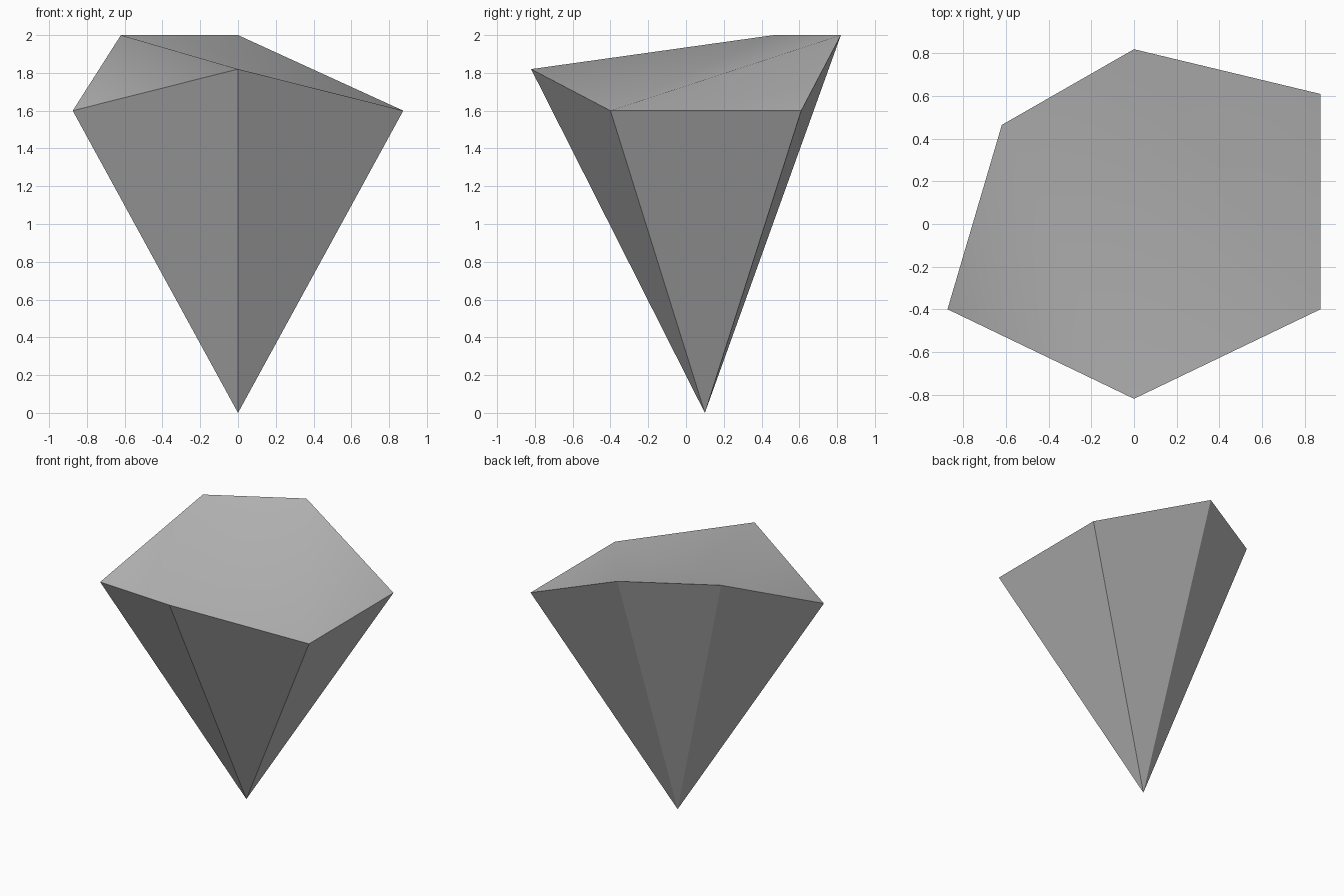
import bpy
import bmesh

cube = bpy.data.objects.get("Cube")
if cube:
    bpy.data.objects.remove(cube)

# Single stone colour
grey = (0.5, 0.5, 0.5, 1.0)
stone = bpy.data.materials.new("stone_grey")
stone.use_nodes = True
stone.diffuse_color = grey
bsdf = next(n for n in stone.node_tree.nodes if n.type == 'BSDF_PRINCIPLED')
bsdf.inputs["Base Color"].default_value = grey

# Uneven six-sided rim, counter-clockwise from the front corner, and the lower tip
rim_points = [
    (0, -0.82, 1.82),
    (0.875, -0.4, 1.6),
    (0.875, 0.61, 1.6),
    (0, 0.82, 2),
    (-0.62, 0.465, 2),
    (-0.875, -0.4, 1.6),
]
bm = bmesh.new()
rim = [bm.verts.new(p) for p in rim_points]
tip = bm.verts.new((0, 0.1, 0))

# Flat sides tapering to the tip
for i, corner in enumerate(rim):
    bm.faces.new((corner, tip, rim[(i + 1) % len(rim)]))

# Softly shaded crown, folded as a strip across the rim
front, front_left, back_left, back, back_right, front_right = rim
for corners in (
    (front_left, back_left, back),
    (front_left, back, back_right),
    (front_left, back_right, front),
    (front, back_right, front_right),
):
    bm.faces.new(corners).smooth = True

# Crisp rim between crown and sides
bm.normal_update()
for edge in bm.edges:
    edge.smooth = all(face.smooth for face in edge.link_faces)

mesh = bpy.data.meshes.new("pointed_stone")
bm.to_mesh(mesh)
bm.free()
mesh.materials.append(stone)
bpy.context.collection.objects.link(bpy.data.objects.new("pointed_stone", mesh))
